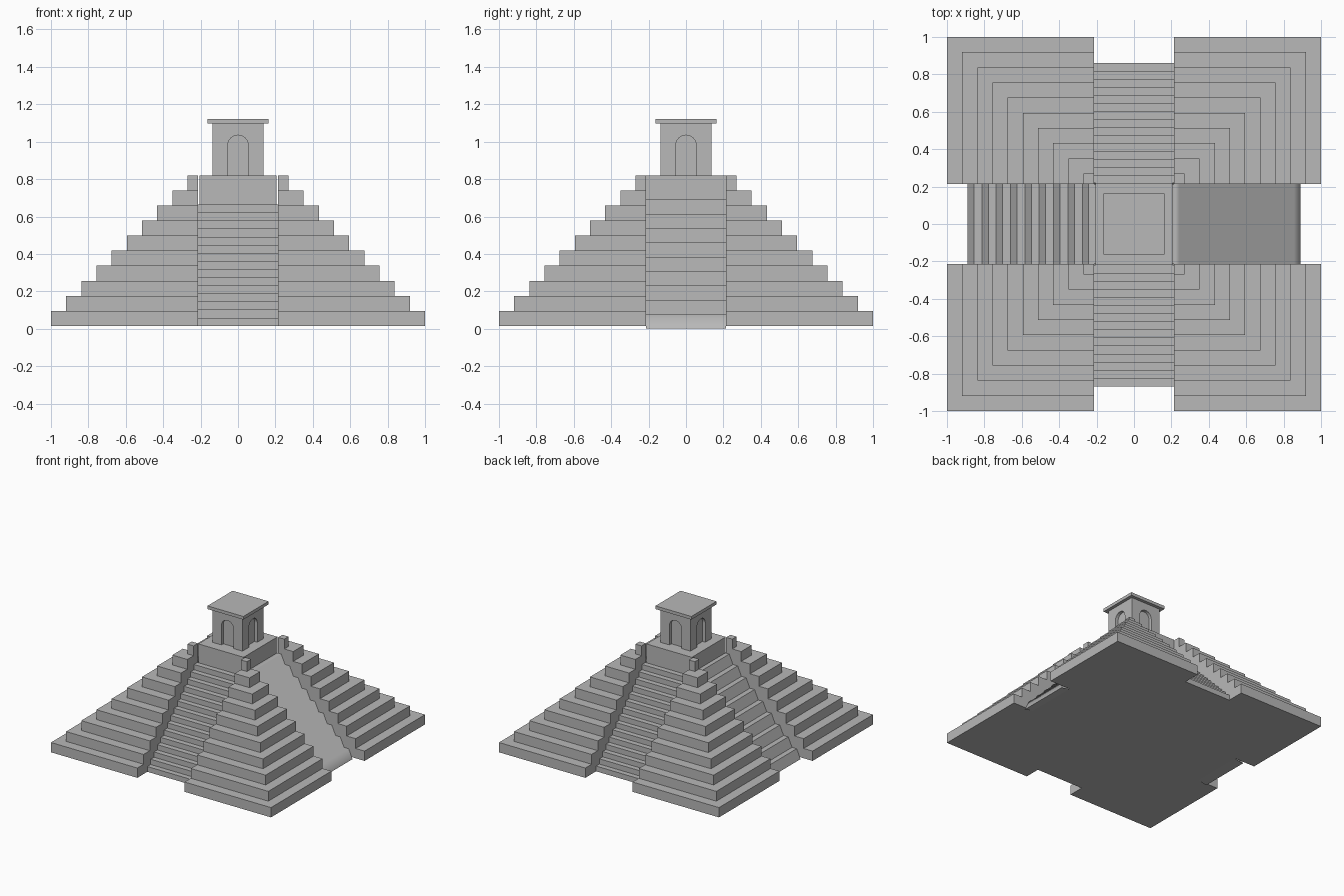
import bpy, bmesh, math
from mathutils import Matrix

cube = bpy.data.objects.get("Cube")
if cube:
    bpy.data.objects.remove(cube, do_unlink=True)

stone = bpy.data.materials.new("grey_stone")
stone.use_nodes = True
GREY = (0.48, 0.48, 0.48, 1)
stone.diffuse_color = GREY
stone.node_tree.nodes["Principled BSDF"].inputs["Base Color"].default_value = GREY

BASE, TOP, SLOT = 0.015, 0.82, 0.215
TIERS = 10


def finish(name, bm):
    bmesh.ops.recalc_face_normals(bm, faces=bm.faces[:])
    mesh = bpy.data.meshes.new(name)
    bm.to_mesh(mesh)
    bm.free()
    mesh.materials.append(stone)
    obj = bpy.data.objects.new(name, mesh)
    bpy.context.collection.objects.link(obj)
    return obj


def box(name, x0, x1, y0, y1, z0, z1):
    bm = bmesh.new()
    bmesh.ops.create_cube(bm, size=1)
    bmesh.ops.scale(bm, vec=(x1 - x0, y1 - y0, z1 - z0), verts=bm.verts)
    bmesh.ops.translate(bm, vec=((x0 + x1) / 2, (y0 + y1) / 2, (z0 + z1) / 2), verts=bm.verts)
    return finish(name, bm)


def extrude_profile(name, points, half, angle, caps=False):
    """Sweep an (outward, z) outline across a width, then turn it about z."""
    bm = bmesh.new()
    a = [bm.verts.new((r, -half, z)) for r, z in points]
    b = [bm.verts.new((r, half, z)) for r, z in points]
    n = len(points)
    for i in range(n):
        j = (i + 1) % n
        bm.faces.new((a[i], a[j], b[j], b[i]))
    if caps:
        bm.faces.new(a)
        bm.faces.new(b)
    bm.transform(Matrix.Rotation(angle, 4, 'Z'))
    return finish(name, bm)


# Four terraced corners: one stepped solid per quadrant
def terrace(name, sx, sy):
    bm = bmesh.new()

    def ring(h, z):
        return [bm.verts.new((sx * x, sy * y, z))
                for x, y in ((SLOT, SLOT), (h, SLOT), (h, h), (SLOT, h))]

    rise = (TOP - BASE) / TIERS
    rings = []
    for i in range(TIERS):
        h = 1 - i * 0.0811
        rings += [ring(h, BASE + i * rise), ring(h, BASE + (i + 1) * rise)]
    bm.faces.new(rings[0])
    bm.faces.new(rings[-1])
    for lo, hi in zip(rings, rings[1:]):
        for i in range(4):
            j = (i + 1) % 4
            bm.faces.new((lo[i], lo[j], hi[j], hi[i]))
    bmesh.ops.remove_doubles(bm, verts=bm.verts[:], dist=0.0001)
    finish(name, bm)


for sx, side in ((1, "left"), (-1, "right")):
    for sy, end in ((-1, "front"), (1, "back")):
        terrace(f"{end}_{side}_terrace", sx, sy)

# Central platform
box("platform", -0.207, 0.205, -0.22, 0.22, BASE, TOP)


# Stairways sunk between the corners
def stairs(name, angle, inner, outer, z_top, z_end, count, slope, smooth=False):
    run, rise = (outer - inner) / count, (z_top - z_end) / count
    pts = [(inner, z_top)]
    for i in range(count):
        r, z = inner + i * run, z_top - i * rise
        pts.append((r + run * (1 - slope), z))
        pts.append((r + run, z - rise))
    if z_end < BASE:
        pts.append((outer - run, BASE))
    pts.append((inner, BASE))
    if slope == 0 and z_end == BASE:
        pts.pop(-1)
        pts.append((inner - 0.02, BASE))
    obj = extrude_profile(name, pts, SLOT, angle)
    if smooth:
        for p in obj.data.polygons:
            p.use_smooth = p.normal.z > -0.5
    return obj


stairs("front_stairs", -math.pi / 2, 0.22, 0.87, 0.665, BASE, 15, 0)
stairs("back_stairs", math.pi / 2, 0.22, 0.86, 0.665, BASE, 15, 0)
stairs("left_stairs", 0, 0.2, 0.89, 0.69, 0, 9, 0.45, smooth=True)
stairs("right_stairs", math.pi, 0.2, 0.89, 0.69, 0, 9, 0.45)

# Temple with a recessed arched doorway on each side
WALL, DOOR, SPRING = 0.137, 0.055, 0.98
temple = box("temple", -WALL, WALL, -WALL, WALL, TOP, 1.096)
arch = [(-DOOR, TOP - 0.02), (DOOR, TOP - 0.02)]
arch += [(DOOR * math.cos(t * math.pi / 12), SPRING + DOOR * math.sin(t * math.pi / 12))
         for t in range(13)]
for k, side in enumerate(("left", "back", "right", "front")):
    bm = bmesh.new()
    inner = [bm.verts.new((WALL - 0.025, y, z)) for y, z in arch]
    outer = [bm.verts.new((WALL + 0.05, y, z)) for y, z in arch]
    bm.faces.new(inner)
    bm.faces.new(outer)
    for i in range(len(arch)):
        j = (i + 1) % len(arch)
        bm.faces.new((inner[i], inner[j], outer[j], outer[i]))
    bm.transform(Matrix.Rotation(k * math.pi / 2, 4, 'Z'))
    cutter = finish(f"{side}_doorway_cutter", bm)
    cutter.hide_render = True
    cutter.hide_viewport = True
    cutter.display_type = 'WIRE'
    cut = temple.modifiers.new(f"{side}_doorway", 'BOOLEAN')
    cut.operation = 'DIFFERENCE'
    cut.solver = 'EXACT'
    cut.object = cutter

# Flat roof slab
box("roof", -0.163, 0.163, -0.163, 0.163, 1.096, 1.122)
